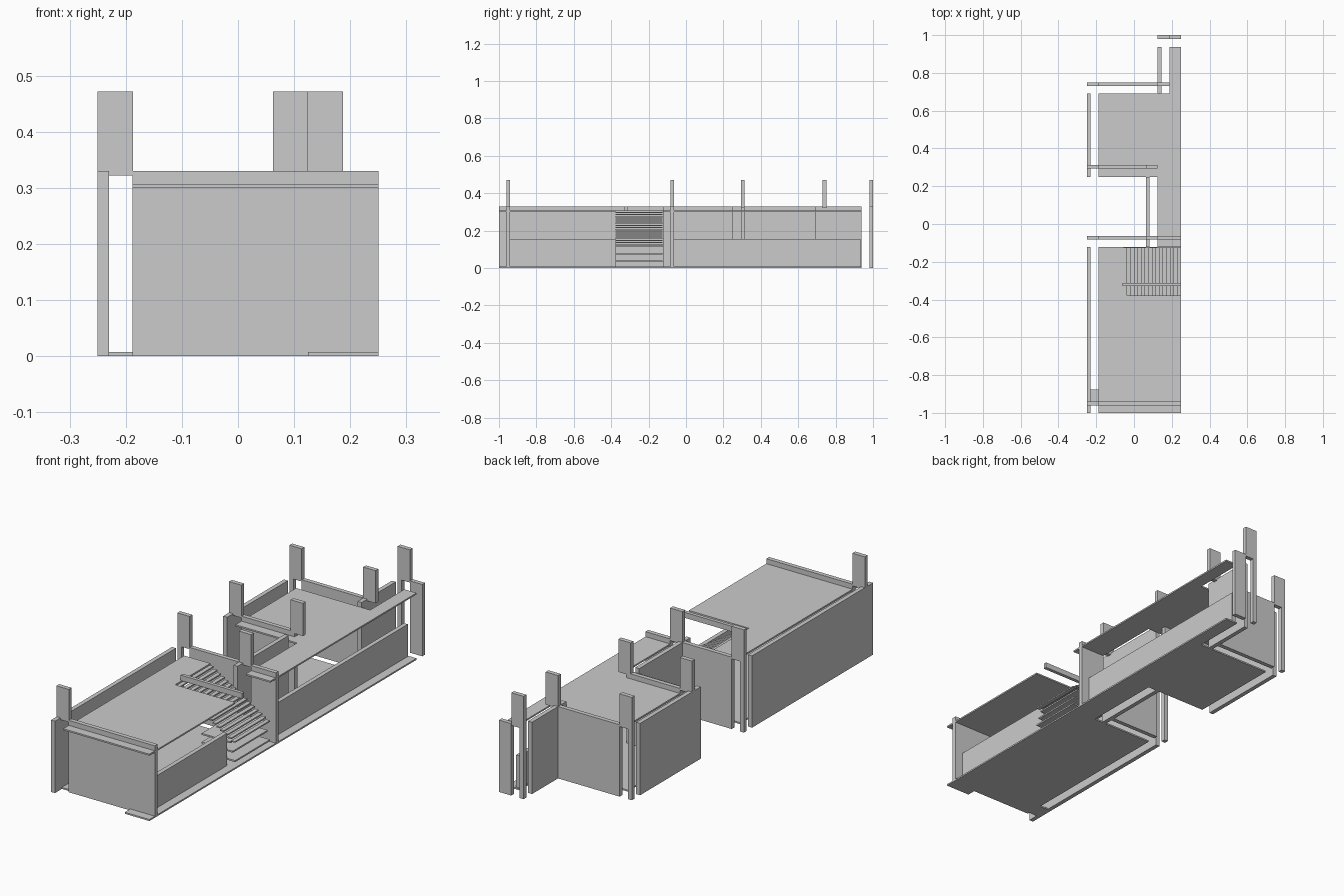
import bpy


def box(name, x0, x1, y0, y1, z0, z1):
    """Axis-aligned box given by its limits."""
    bpy.ops.mesh.primitive_cube_add(size=1, location=((x0 + x1) / 2, (y0 + y1) / 2, (z0 + z1) / 2))
    ob = bpy.context.object
    ob.name = name
    ob.scale = (x1 - x0, y1 - y0, z1 - z0)
    bpy.ops.object.transform_apply(location=False, rotation=False, scale=True)
    return ob


def slab(name, outline, z0, z1):
    """Flat plate extruded from a plan outline."""
    n = len(outline)
    verts = [(x, y, z) for z in (z0, z1) for x, y in outline]
    faces = [tuple(reversed(range(n))), tuple(range(n, 2 * n))]
    faces += [(i, (i + 1) % n, (i + 1) % n + n, i + n) for i in range(n)]
    me = bpy.data.meshes.new(name)
    me.from_pydata(verts, [], faces)
    ob = bpy.data.objects.new(name, me)
    bpy.context.collection.objects.link(ob)
    return ob


H = 0.33       # wall height
TOP = 0.472    # pier height
T = 0.02       # wall thickness
GAP = 0.0625   # width of a pier

# Floor plate, with a narrow tongue at the front
slab("floor", [(0.125, -1), (0.25, -1), (0.25, 0.938), (0.188, 0.938),
               (0.188, 0.69), (-0.188, 0.69), (-0.188, 0.25), (0.125, 0.25),
               (0.125, -0.122), (-0.188, -0.122), (-0.188, -0.95), (0.125, -0.95)], 0, 0.007)
box("floor_patch", -0.25, -0.188, -0.95, -0.875, 0, 0.007)

# Roof plate, notched around the stairwell
slab("roof", [(-0.188, -1), (0.25, -1), (0.25, -0.378), (-0.055, -0.378),
              (-0.055, -0.122), (-0.188, -0.122)], 0.30, 0.307)
slab("rear_roof", [(0.125, -0.122), (0.25, -0.122), (0.25, 0.938), (0.188, 0.938),
                   (0.188, 0.69), (-0.188, 0.69), (-0.188, 0.25), (0.125, 0.25)], 0.30, 0.307)

# Left-hand walls of each bay, stepping in and out
for x, y0, y1 in ((-0.25, -1, -0.122), (0.0625, -0.122, 0.25),
                  (-0.25, 0.25, 0.69), (0.125, 0.69, 0.938)):
    box("side_wall", x, x + T, y0, y1, 0, H)

# Low parapets on the open right side
for y0, y1 in ((-0.94, -0.378), (-0.065, 0.932)):
    box("parapet", 0.19, 0.21, y0, y1, 0.007, 0.155)

# Cross walls: centre y, wall spans
for y, spans in ((-0.95, [(-0.188, 0.25)]),
                 (-0.073, [(-0.188, 0.0625), (0.125, 0.25)]),
                 (0.303, [(-0.188, 0.0625)]),
                 (0.74, [(-0.188, 0.125)]),
                 (0.99, [(0.188, 0.25)])):
    for x0, x1 in spans:
        box("cross_wall", x0, x1, y - T / 2, y + T / 2, 0, H)

# Tall piers: wide panel on top of a thin post, next to a doorway gap
for x, y in ((-0.25, -0.95), (-0.25, -0.073), (0.0625, -0.073), (-0.25, 0.303),
             (0.0625, 0.303), (-0.25, 0.74), (0.125, 0.74), (0.125, 0.99)):
    box("pier_panel", x, x + GAP, y - T / 2, y + T / 2, 0.322, TOP)
    box("pier_post", x, x + T, y - T / 2, y + T / 2, 0, 0.322)

# Upper flight of thin open treads, falling towards the right
N = 16
for i in range(N):
    x = -0.055 + i * 0.305 / N
    z = 0.30 - i * 0.0115
    box("upper_tread", x, x + 0.019, -0.378, -0.125, z - 0.006, z)

# Lower planks below the flight
for i in range(3):
    z = 0.04 * (i + 1)
    box("lower_plank", 0.08, 0.25 - 0.012 * i, -0.378, -0.125, z - 0.007, z)

# Beam across the stairwell
box("stair_beam", -0.062, 0.25, -0.328, -0.312, 0.305, H)
